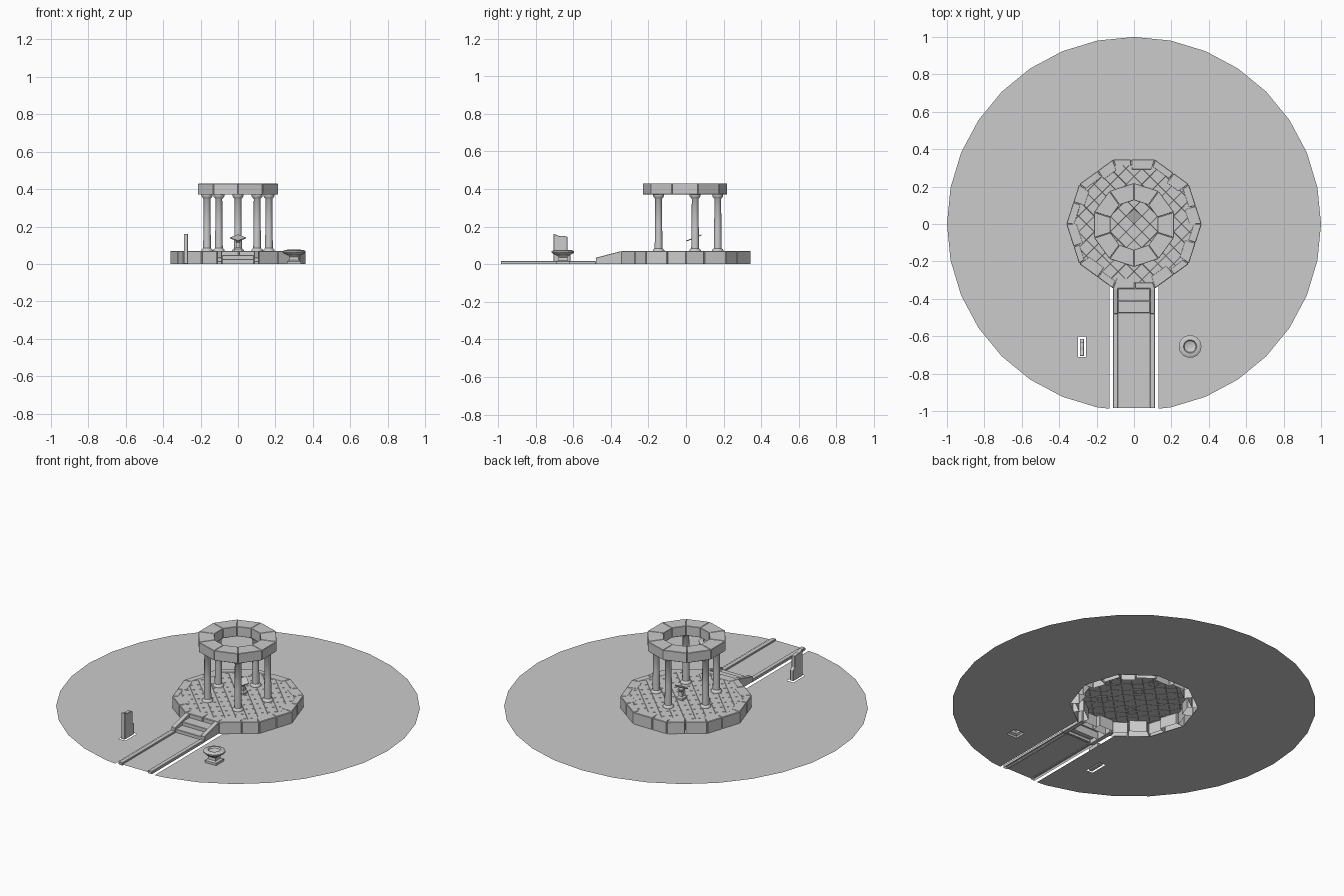
import bpy, bmesh, math, random
from math import cos, sin, pi, radians
from mathutils import Matrix, Vector

if "Cube" in bpy.data.objects:
    bpy.data.objects.remove(bpy.data.objects["Cube"])

random.seed(4)


def finish(bm, name, bevel=0.0, recalc=True):
    if recalc:
        bmesh.ops.recalc_face_normals(bm, faces=bm.faces)
    me = bpy.data.meshes.new(name)
    bm.to_mesh(me)
    bm.free()
    ob = bpy.data.objects.new(name, me)
    bpy.context.collection.objects.link(ob)
    if bevel:
        m = ob.modifiers.new("bevel", "BEVEL")
        m.width, m.segments, m.limit_method = bevel, 1, "ANGLE"
    return ob


def add_prism(bm, pts, vec, open_start=False):
    """Extrude a 3D polygon along vec."""
    a = [bm.verts.new(p) for p in pts]
    b = [bm.verts.new(Vector(p) + Vector(vec)) for p in pts]
    n = len(a)
    for i in range(n):
        j = (i + 1) % n
        bm.faces.new((a[i], a[j], b[j], b[i]))
    bm.faces.new(b)
    if not open_start:
        bm.faces.new(a[::-1])


def add_box(bm, x0, x1, y0, y1, z0, z1):
    add_prism(bm, [(x0, y0, z0), (x1, y0, z0), (x1, y1, z0), (x0, y1, z0)],
              (0, 0, z1 - z0), open_start=True)


def lathe(name, profile, sides, loc, turn=0.0, smooth=False):
    """Revolve (radius, z) points; open at the foot, closed on top."""
    bm = bmesh.new()
    rings = [[bm.verts.new((loc[0] + r * cos(turn + 2 * pi * i / sides),
                            loc[1] + r * sin(turn + 2 * pi * i / sides), z))
              for i in range(sides)] for r, z in profile]
    for p, q in zip(rings, rings[1:]):
        for i in range(sides):
            j = (i + 1) % sides
            bm.faces.new((p[i], p[j], q[j], q[i]))
    bm.faces.new(rings[-1])
    ob = finish(bm, name)
    if smooth:
        bpy.ops.object.select_all(action="DESELECT")
        ob.select_set(True)
        bpy.context.view_layer.objects.active = ob
        bpy.ops.object.shade_smooth_by_angle(angle=radians(40))
    return ob


def deca(r, k, turn=0.0, cy=0.0):
    a = turn + k * pi / 5
    return Vector((r * cos(a), cy + r * sin(a), 0))


# Ground disc: notch for the path, opening under the platform, two sockets
W = 0.132
rim = [(cos(-pi / 2 + pi / 16 * i), sin(-pi / 2 + pi / 16 * i)) for i in range(1, 32)]
opening = [tuple(deca(0.352, k)[:2]) for k in range(-1, 7)]
outer = [(W, -0.987)] + rim + [(-W, -0.987), (-W, -0.325)] + opening[::-1] + [(W, -0.325)]


def rect(x0, x1, y0, y1):
    return [(x0, y0), (x1, y0), (x1, y1), (x0, y1)]


bm = bmesh.new()
edges = []
for loop in (outer, rect(-0.30, -0.257, -0.712, -0.602), rect(0.265, 0.335, -0.69, -0.62)):
    vs = [bm.verts.new((x, y, 0)) for x, y in loop]
    edges += [bm.edges.new((vs[i - 1], vs[i])) for i in range(len(vs))]
bmesh.ops.triangle_fill(bm, use_beauty=True, edges=edges, normal=(0, 0, 1))
for f in bm.faces:
    f.normal_update()
    if f.normal.z < 0:
        f.normal_flip()
finish(bm, "ground", recalc=False)

# Platform rim: two stones per side of the decagon, uneven depth
bm = bmesh.new()
for k in range(10):
    o0, o1 = deca(0.362, k), deca(0.362, k + 1)
    split = 0.5 + random.uniform(-0.08, 0.08)
    for t0, t1, depth in ((0.004, split - 0.004, 0.83), (split + 0.004, 0.996, 0.89)):
        p, q = o0.lerp(o1, t0), o0.lerp(o1, t1)
        d = depth + random.uniform(-0.02, 0.02)
        add_prism(bm, [p, q, q * d, p * d], (0, 0, 0.07), open_start=True)
finish(bm, "platform_rim_stones", bevel=0.003)

# Platform floor: diagonal slabs trimmed to the decagon
bm = bmesh.new()
bmesh.ops.create_grid(bm, x_segments=12, y_segments=12, size=0.36,
                      matrix=Matrix.Translation((0, 0, 0.067)) @ Matrix.Rotation(pi / 4, 4, "Z"))
for k in range(10):
    n = deca(1, k + 0.5)
    bmesh.ops.bisect_plane(bm, geom=bm.verts[:] + bm.edges[:] + bm.faces[:],
                           plane_co=n * 0.315 + Vector((0, 0, 0.067)), plane_no=n, clear_outer=True)
bmesh.ops.inset_individual(bm, faces=bm.faces[:], thickness=0.0015, depth=0.002)
finish(bm, "platform_floor_slabs", recalc=False)

# Colonnade: five columns and a ring of ten stones
CY = -0.005
column = [(0.031, 0.066), (0.031, 0.074), (0.027, 0.079), (0.021, 0.084), (0.019, 0.2),
          (0.018, 0.347), (0.022, 0.352), (0.029, 0.361), (0.029, 0.372)]
for i in range(5):
    a = pi / 2 + 2 * pi * i / 5
    lathe(f"column_{i + 1}", column, 12, (0.174 * cos(a), CY + 0.174 * sin(a)), smooth=True)
bm = bmesh.new()
for k in range(10):
    o0, o1 = deca(0.224, k, pi / 2), deca(0.224, k + 1, pi / 2)
    p, q = o0.lerp(o1, 0.006), o0.lerp(o1, 0.994)
    off = Vector((0, CY, 0.37))
    add_prism(bm, [p + off, q + off, q * 0.59 + off, p * 0.59 + off], (0, 0, 0.06))
finish(bm, "ring_beam_stones", bevel=0.002)

# Central pedestal with a tilted square plate
lathe("pedestal", [(0.03, 0.066), (0.03, 0.08), (0.017, 0.088), (0.013, 0.115), (0.02, 0.122),
                   (0.02, 0.13)], 4, (0, 0.045), turn=pi / 4)
bm = bmesh.new()
bmesh.ops.create_cube(bm, size=1, matrix=Matrix.Translation((0, 0.042, 0.139))
                      @ Matrix.Rotation(radians(22), 4, "X") @ Matrix.Rotation(pi / 4, 4, "Z")
                      @ Matrix.Diagonal((0.062, 0.062, 0.005, 1)))
finish(bm, "tilted_plate")

# Path surface, kerbs, steps and sloped cheek walls
bm = bmesh.new()
bm.faces.new([bm.verts.new((x, y, 0.006)) for x, y in rect(-0.087, 0.087, -0.985, -0.47)])
finish(bm, "path_surface", recalc=False)
bm = bmesh.new()
for s in (-1, 1):
    x0, x1 = sorted((s * 0.085, s * 0.112))
    add_box(bm, x0, x1, -0.985, -0.48, 0, 0.016)
finish(bm, "path_kerbs", bevel=0.002)
bm = bmesh.new()
for s in (-1, 1):
    x0 = s * 0.0985 - 0.0135
    add_prism(bm, [(x0, -0.48, 0), (x0, -0.31, 0), (x0, -0.31, 0.068),
                   (x0, -0.35, 0.068), (x0, -0.48, 0.034)], (0.027, 0, 0))
finish(bm, "stair_cheek_walls", bevel=0.002)
bm = bmesh.new()
add_box(bm, -0.085, 0.085, -0.475, -0.413, 0, 0.026)
add_box(bm, -0.085, 0.085, -0.413, -0.345, 0, 0.047)
finish(bm, "steps", bevel=0.002)

# Basin on a square foot
lathe("basin_foot", [(0.053, 0), (0.053, 0.014), (0.036, 0.02), (0.034, 0.036), (0.046, 0.046),
                     (0.046, 0.054)], 4, (0.30, -0.655), turn=pi / 4)
lathe("basin_bowl", [(0.035, 0.046), (0.055, 0.056), (0.061, 0.062), (0.061, 0.069), (0.05, 0.074),
                     (0.036, 0.076), (0.031, 0.068), (0.012, 0.063)], 14, (0.30, -0.655))

# Broken upright slab
bm = bmesh.new()
add_prism(bm, [(-0.29, y, z) for y, z in ((-0.705, 0), (-0.615, 0), (-0.615, 0.065), (-0.63, 0.075),
               (-0.63, 0.145), (-0.655, 0.151), (-0.675, 0.15), (-0.705, 0.161))], (0.023, 0, 0))
finish(bm, "broken_slab", bevel=0.002)
